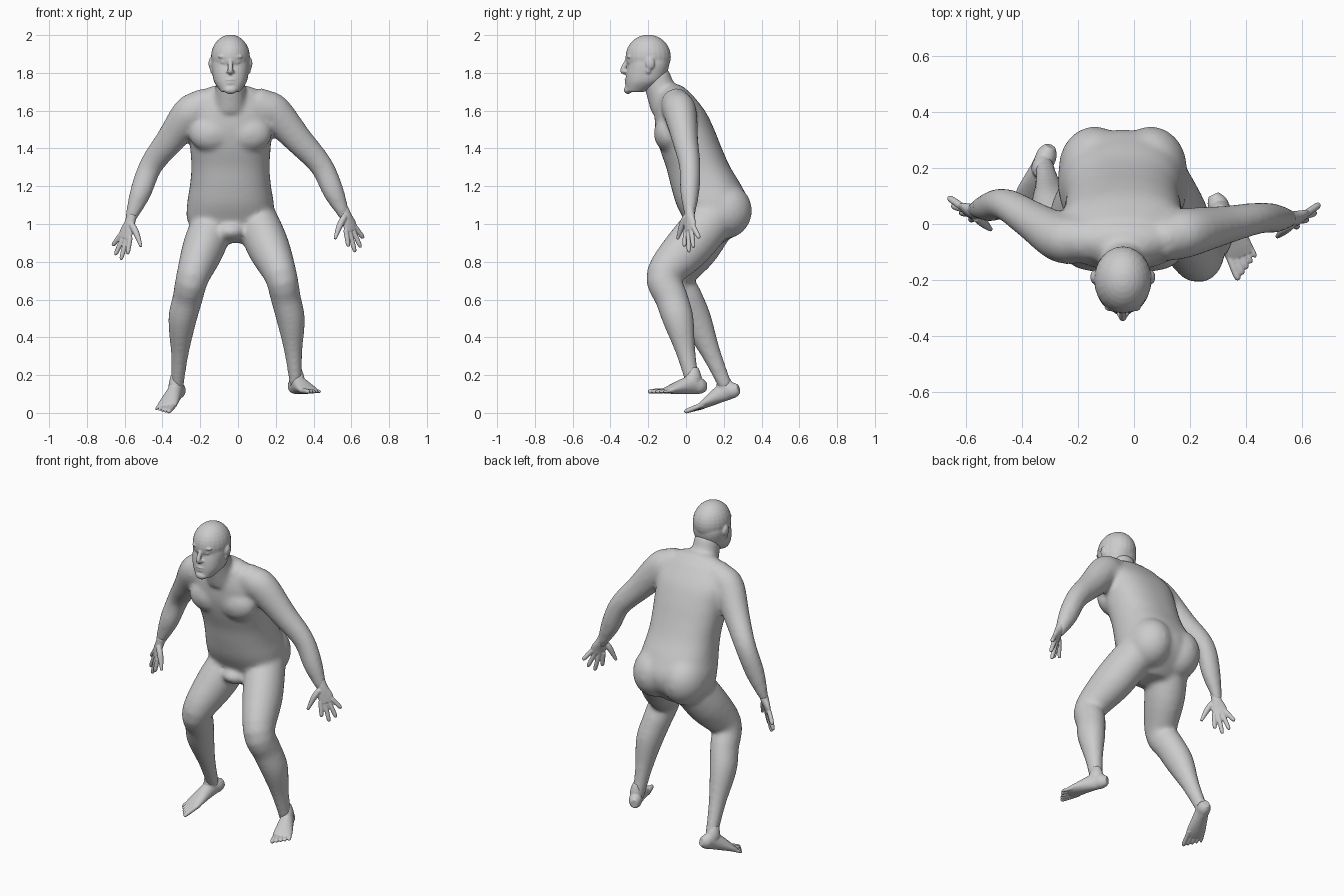
import bpy
import bmesh
import math
from mathutils import Vector, Matrix

if "Cube" in bpy.data.objects:
    bpy.data.objects.remove(bpy.data.objects["Cube"], do_unlink=True)

# One plain clay colour for the whole figure
grey = (0.6, 0.6, 0.6, 1)
clay = bpy.data.materials.new("grey_clay")
clay.use_nodes = True
clay.diffuse_color = grey
clay.node_tree.nodes["Principled BSDF"].inputs["Base Color"].default_value = grey

sideways, forwards = Vector((1, 0, 0)), Vector((0, 1, 0))
middle = -.04  # the spine and head sit a little to the right


def refine(rows, steps=4):
    """Catmull-Rom interpolation of rows of numbers."""
    result = []
    for index in range(len(rows) - 1):
        before, start = rows[max(index - 1, 0)], rows[index]
        end, after = rows[index + 1], rows[min(index + 2, len(rows) - 1)]
        for step in range(steps):
            t = step / steps
            result.append([
                b + t / 2 * (c - a + t * (2 * a - 5 * b + 4 * c - d + t * (3 * (b - c) + d - a)))
                for a, b, c, d in zip(before, start, end, after)])
    return result + [list(rows[-1])]


def circle(count):
    angles = [math.tau * index / count for index in range(count)]
    return [(math.cos(angle), math.sin(angle)) for angle in angles]


def skin(bm, rings):
    """Join rings of points into a closed loft."""
    loops = [[bm.verts.new(point) for point in ring] for ring in rings]
    for lower, upper in zip(loops, loops[1:]):
        for index in range(len(lower)):
            bm.faces.new((lower[index - 1], lower[index], upper[index], upper[index - 1]))
    bm.faces.new(loops[0][::-1])
    bm.faces.new(loops[-1])


def tube(bm, rows, side=sideways, place=Matrix()):
    """Rows of x, y, z, radius and, for flattened tubes, a second radius."""
    rows = refine(rows)
    points = [Vector(row[:3]) for row in rows]
    rings = []
    for index, (point, row) in enumerate(zip(points, rows)):
        tangent = points[min(index + 1, len(points) - 1)] - points[max(index - 1, 0)]
        tangent.normalize()
        across = (side - tangent * side.dot(tangent)).normalized()
        over = tangent.cross(across)
        rings.append([place @ (point + across * row[3] * c + over * row[-1] * s) for c, s in circle(20)])
    skin(bm, rings)


def limb(bm, joints, radii, side, depth):
    """Tube through joints, with a radius at each joint and each mid-bone."""
    points = []
    for start, end in zip(joints, joints[1:]):
        points += [Vector(start), Vector(start).lerp(Vector(end), .5)]
    points.append(Vector(joints[-1]))
    tube(bm, [(*point, radius, radius * depth) for point, radius in zip(points, radii)], side)


def stack(bm, bottom, step, rows):
    """Evenly spaced level sections, each with front y, back y and half width."""
    rings = []
    for height, front, back, half in refine([(bottom + step * i, *row) for i, row in enumerate(rows)]):
        centre, reach = (front + back) / 2, (back - front) / 2
        rings.append([(middle + half * math.copysign(abs(c) ** .85, c),
                       centre + reach * math.copysign(abs(s) ** .85, s), height) for c, s in circle(40)])
    skin(bm, rings)


def blob(bm, centre, size):
    matrix = Matrix.Translation(centre) @ Matrix.Diagonal((*size, 1))
    bmesh.ops.create_uvsphere(bm, u_segments=24, v_segments=16, radius=1, matrix=matrix)


def paired_blob(bm, offset, y, z, size):
    for sign in (-1, 1):
        blob(bm, (middle + sign * offset, y, z), size)


def finish(name, bm, voxel, smoothing):
    """Fuse the overlapping volumes into one smooth skin."""
    bmesh.ops.recalc_face_normals(bm, faces=bm.faces)
    mesh = bpy.data.meshes.new(name)
    bm.to_mesh(mesh)
    bm.free()
    mesh.materials.append(clay)
    part = bpy.data.objects.new(name, mesh)
    bpy.context.collection.objects.link(part)
    fuse = part.modifiers.new("fuse", 'REMESH')
    fuse.mode = 'VOXEL'
    fuse.voxel_size = voxel
    fuse.use_smooth_shade = True
    soften = part.modifiers.new("soften", 'SMOOTH')
    soften.factor = .5
    soften.iterations = smoothing


# Torso, from groin to shoulders
body = bmesh.new()
stack(body, .9, .1, [
    (.04, .2, .09), (0, .31, .22), (-.05, .337, .23), (-.08, .295, .215), (-.105, .235, .207),
    (-.14, .19, .213), (-.163, .15, .22), (-.163, .1, .22), (-.14, .02, .15)])
paired_blob(body, .1, .2, 1.07, (.13, .15, .15))      # buttocks
paired_blob(body, .1, -.09, 1.48, (.12, .08, .1))     # chest
blob(body, (middle, .07, 1.18), (.2, .14, .11))       # belly
blob(body, (middle, .04, .96), (.08, .08, .05))       # groin
blob(body, (middle, -.06, 1.69), (.16, .07, .05))     # base of neck
tube(body, [(middle, -.1, 1.62, .09), (middle, -.135, 1.71, .08), (middle, -.165, 1.8, .076)])

# Legs through hip, knee, calf and ankle: left knee forward, right foot trailing
leg_radii = (.11, .113, .088, .08, .075, .047, .033)
left_leg = [(.09, .15, 1.04), (.225, -.115, .73), (.28, -.04, .49), (.307, .04, .14)]
right_leg = [(-.12, .16, 1.04), (-.24, -.05, .72), (-.295, .055, .49), (-.322, .215, .13)]
for leg in (left_leg, right_leg):
    limb(body, leg, leg_radii, sideways, 1.1)

# Arms through collar, shoulder, elbow and wrist
arm_radii = (.075, .086, .088, .07, .057, .051, .022)
left_arm = [(.08, -.06, 1.65), (.195, -.03, 1.585), (.44, .02, 1.31), (.575, .02, 1.02)]
right_arm = [(-.15, -.06, 1.65), (-.26, -.05, 1.575), (-.46, .07, 1.31), (-.58, .05, 1)]
for arm in (left_arm, right_arm):
    limb(body, arm, arm_radii, forwards, 1.1)
finish("body", body, .012, 12)

# Head: a skull over a tapering jaw
head = bmesh.new()
blob(head, (middle, -.2, 1.885), (.103, .12, .117))
stack(head, 1.7, .05, [(-.318, -.22, .05), (-.32, -.13, .085), (-.316, -.1, .096),
                       (-.306, -.09, .1), (-.305, -.1, .09)])
tube(head, [(middle, -.305, 1.88, .01), (middle, -.335, 1.815, .014), (middle, -.32, 1.8, .01)])  # nose
blob(head, (middle, -.313, 1.763), (.03, .013, .007))       # upper lip
blob(head, (middle, -.312, 1.747), (.026, .013, .008))      # lower lip
blob(head, (middle, -.307, 1.71), (.035, .022, .022))       # chin
paired_blob(head, .035, -.3, 1.886, (.032, .014, .01))      # brows
paired_blob(head, .036, -.296, 1.856, (.016, .014, .008))   # eyes
paired_blob(head, .012, -.322, 1.807, (.01, .012, .008))    # nostrils
paired_blob(head, .104, -.19, 1.85, (.012, .024, .032))     # ears
paired_blob(head, .098, -.2, 1.815, (.01, .014, .02))       # ear lobes
finish("head", head, .005, 4)

# Hands: mirrored, the right one hangs slightly lower
first_knuckle, last_knuckle = Vector((.57, 0, .97)), Vector((.62, .04, .985))
fingertips = [(.585, -.01, .88), (.62, .015, .85), (.65, .04, .875), (.664, .07, .925)]
spread = Vector((.7, .6, .2)).normalized()
for name, sign, shift in (("left_hand", 1, (0, 0, 0)), ("right_hand", -1, (0, .025, -.04))):
    hand = bmesh.new()
    place = Matrix.Translation(shift) @ Matrix.Diagonal((sign, 1, 1, 1))
    tube(hand, [(.557, .02, 1.09, .024, .024), (.573, .02, 1.045, .03, .024),
                (.59, .02, 1, .043, .018), (.6, .02, .965, .04, .014)], spread, place)
    for index, tip in enumerate(fingertips):
        knuckle, tip = first_knuckle.lerp(last_knuckle, index / 3), Vector(tip)
        tube(hand, [(*knuckle, .013), (*knuckle.lerp(tip, .8), .012), (*tip, .006)], spread, place)
    tube(hand, [(.565, 0, 1.04, .016), (.54, -.02, .995, .017), (.513, -.045, .92, .008)], spread, place)
    finish(name, hand, .004, 2)

# Feet: heel at the local origin, toes towards the front
for name, sign, heel, turn, pitch in (
        ("left_foot", 1, (.285, .105, .1), 24, 0), ("right_foot", -1, (-.295, .29, .09), -22, 18)):
    foot = bmesh.new()
    place = (Matrix.Translation(heel) @ Matrix.Rotation(math.radians(turn), 4, 'Z')
             @ Matrix.Rotation(math.radians(pitch), 4, 'X'))
    tube(foot, [(0, 0, .04, .02, .025), (0, -.03, .042, .036, .042), (0, -.08, .05, .038, .05),
                (0, -.19, .027, .053, .027), (0, -.24, .016, .052, .013)], sideways, place)
    tube(foot, [(0, -.068, .14, .02, .024), (0, -.07, .09, .036, .043), (0, -.075, .04, .036, .05)],
         sideways, place)
    for toe in range(5):
        x, radius, tip = sign * (.022 * toe - .042), .013 - .001 * toe, .012 * toe - .315
        tube(foot, [(x * .9, -.2, .018, radius), (x, tip + .02, .014, radius), (x, tip, .011, radius / 2)],
             sideways, place)
    finish(name, foot, .004, 2)
